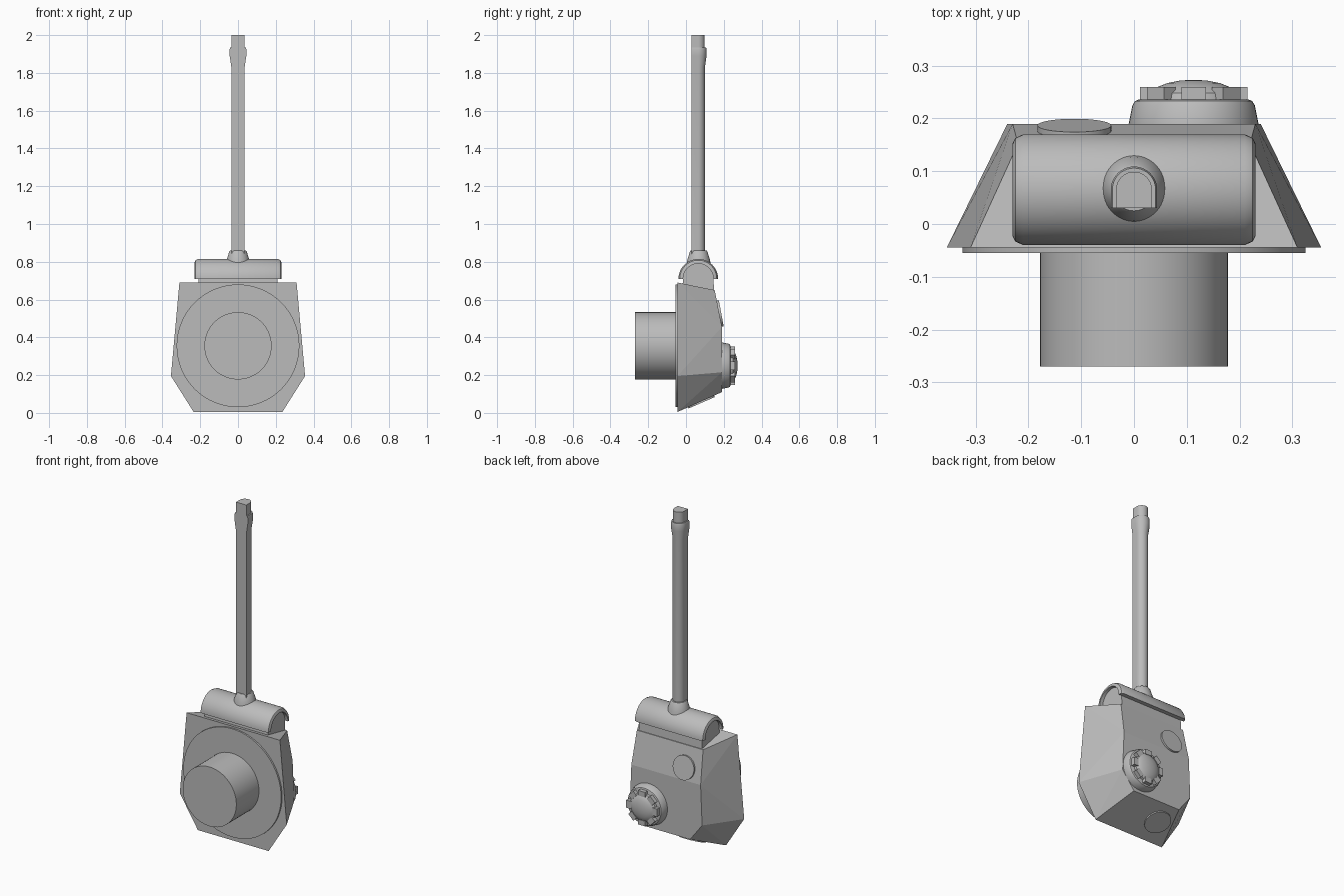
import bpy, bmesh, math
from mathutils import Vector, Matrix

old = bpy.data.objects.get("Cube")
if old:
    bpy.data.objects.remove(old, do_unlink=True)

GREY = (0.5, 0.5, 0.5, 1)
grey = bpy.data.materials.new("plain_grey")
grey.use_nodes = True
grey.diffuse_color = GREY
grey.node_tree.nodes["Principled BSDF"].inputs["Base Color"].default_value = GREY


def finish(name, bm, angle=30):
    bmesh.ops.recalc_face_normals(bm, faces=bm.faces)
    mesh = bpy.data.meshes.new(name)
    bm.to_mesh(mesh)
    bm.free()
    mesh.materials.append(grey)
    ob = bpy.data.objects.new(name, mesh)
    bpy.context.collection.objects.link(ob)
    if angle:
        bpy.ops.object.select_all(action='DESELECT')
        ob.select_set(True)
        bpy.context.view_layer.objects.active = ob
        bpy.ops.object.shade_smooth_by_angle(angle=math.radians(angle))
    return ob


def loft(name, rings, closed_ends=True):
    """Skin rings of equal point count, capping both ends."""
    bm = bmesh.new()
    loops = [[bm.verts.new(p) for p in ring] for ring in rings]
    n = len(loops[0])
    for a, b in zip(loops, loops[1:]):
        for i in range(n):
            j = (i + 1) % n
            bm.faces.new((a[i], a[j], b[j], b[i]))
    bm.faces.new(loops[0])
    bm.faces.new(loops[-1])
    return finish(name, bm)


def turned(name, profile, centre, axis, sides=48):
    """Revolve (radius, height) pairs about an axis through centre."""
    rot = Vector((0, 0, 1)).rotation_difference(Vector(axis)).to_matrix()
    turn = [math.tau * i / sides for i in range(sides)]
    return loft(name, [[Vector(centre) + rot @ Vector((r * math.cos(a), r * math.sin(a), h))
                        for a in turn] for r, h in profile])


# Turret shell: faceted armour
bm = bmesh.new()
half = [(0.31, -0.045, 0.69), (0.355, -0.045, 0.195), (0.235, -0.045, 0.005),
        (0.22, 0.152, 0.65), (0.23, 0.19, 0.455), (0.24, 0.19, 0.215), (0.16, 0.19, 0.11)]
for x, y, z in half:
    for s in (-1, 1):
        bm.verts.new((s * x, y, z))
bmesh.ops.convex_hull(bm, input=bm.verts)
bmesh.ops.dissolve_limit(bm, angle_limit=math.radians(2), verts=bm.verts, edges=bm.edges)
finish("turret_shell", bm, 0)

# Ring and basket under the turret
MID = 0.355
turned("turret_ring", [(0.325, 0), (0.325, 0.015)], (0, -0.055, MID), (0, 1, 0), 64)
turned("turret_basket", [(0.178, 0), (0.178, 0.22)], (0, -0.27, MID), (0, 1, 0), 64)

# Gun mount core: rounded block
GY, GZ = 0.065, 0.71


def arch(r, x, steps=24):
    return [(x, GY + r * math.cos(math.pi * i / steps), GZ + r * math.sin(math.pi * i / steps))
            for i in range(steps + 1)]


core = [arch(0.08, x) + [(x, GY - 0.085, 0.66), (x, GY + 0.085, 0.63)] for x in (-0.21, 0.21)]
loft("mount_core", core)

# Mantlet: half pipe with chamfered ends
sections = [(-0.23, 0.088), (-0.225, 0.098), (-0.21, 0.105),
            (0.21, 0.105), (0.225, 0.098), (0.23, 0.088)]
loft("mantlet", [arch(r, x) + arch(0.08, x)[::-1] for x, r in sections])

# Barrel collar
turned("barrel_collar", [(0.066, 0.77), (0.06, 0.81), (0.046, 0.855), (0.042, 0.86)],
       (0, GY + 0.002, 0), (0, 0, 1))


# Barrel with muzzle swelling: round back, flat front
def barrel_section(w, z, steps=20):
    arc = [(w * math.cos(math.pi * i / steps), GY + w * math.sin(math.pi * i / steps), z)
           for i in range(steps + 1)]
    return arc + [(-w, 0.03, z), (w, 0.03, z)]


loft("gun_barrel", [barrel_section(w, z) for w, z in
                    [(0.035, 0.78), (0.035, 1.83), (0.044, 1.89), (0.044, 1.925),
                     (0.041, 1.935), (0.034, 1.935), (0.034, 2.0)]])

# Commander's cupola with domed lid and vision blocks
CX, CZ = 0.113, 0.25
turned("cupola_base", [(0.123, -0.02), (0.123, 0), (0.116, 0.035), (0.111, 0.043), (0.104, 0.046)],
       (CX, 0.19, CZ), (0, 1, 0))
turned("cupola_lid", [(0.088, 0.04), (0.084, 0.058), (0.07, 0.069), (0.05, 0.077),
                      (0.025, 0.082), (0.005, 0.083)], (CX, 0.19, CZ), (0, 1, 0))
bm = bmesh.new()
for i in range(8):
    spin = Matrix.Rotation(math.tau * i / 8, 4, 'Y')
    place = Matrix.Translation((CX, 0.247, CZ)) @ spin @ Matrix.Translation((0.087, 0, 0))
    bmesh.ops.create_cube(bm, size=1, matrix=place @ Matrix.Diagonal((0.03, 0.026, 0.046, 1)))
finish("vision_blocks", bm, 0)

# Hatches on the sloped roof and rear plates
turned("roof_hatch", [(0.07, -0.01), (0.07, 0.01)], (-0.113, 0.177, 0.525), (0, 0.98, 0.18))
turned("rear_hatch", [(0.075, -0.01), (0.075, 0.008)], (-0.1, 0.08, 0.061), (0, 0.4, -0.92))
